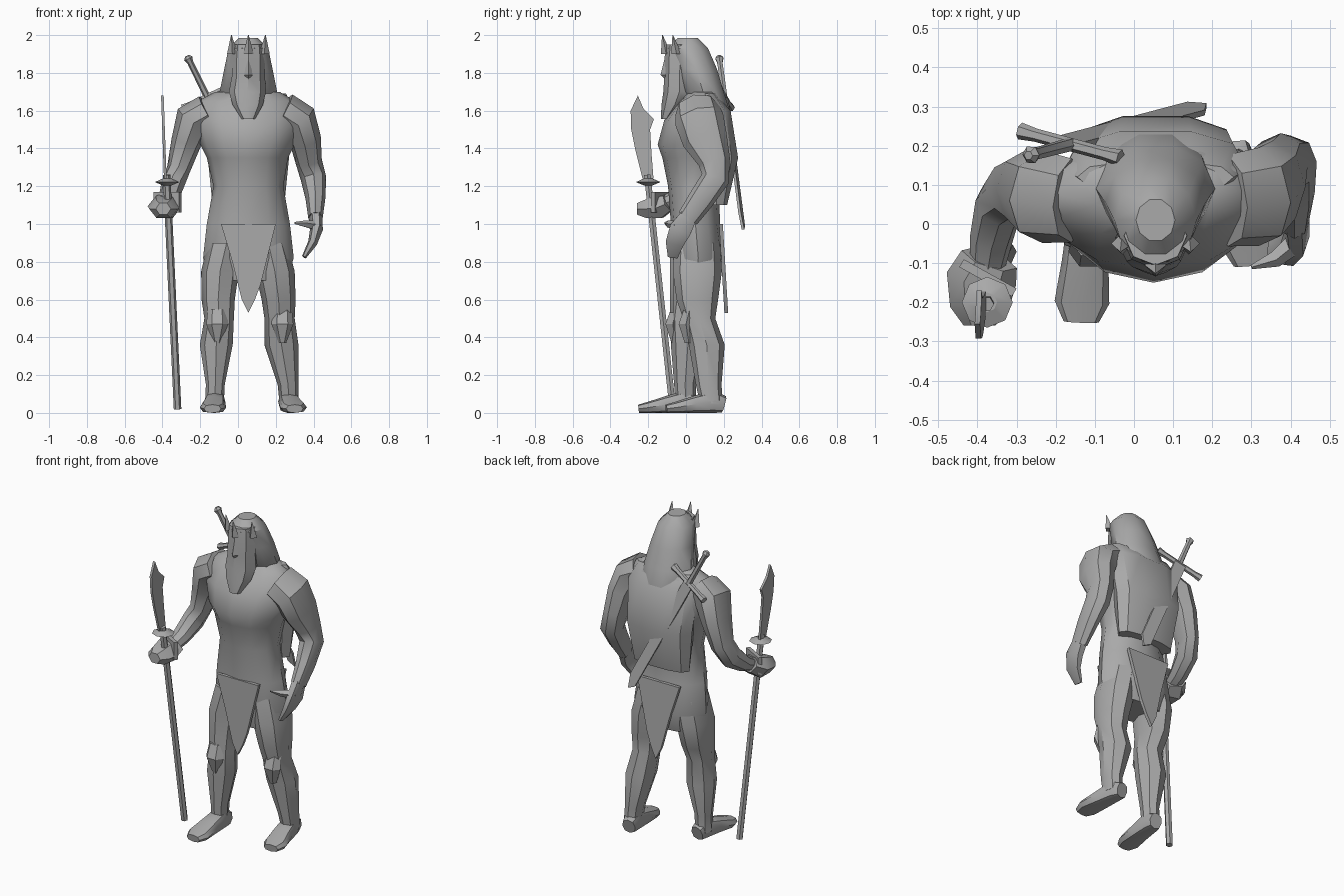
import bpy, bmesh, math
from mathutils import Vector

grey = bpy.data.materials.new("plain grey")
grey.diffuse_color = (0.4, 0.4, 0.4, 1)


def finish(name, bm, angle=40):
    bmesh.ops.recalc_face_normals(bm, faces=bm.faces)
    me = bpy.data.meshes.new(name)
    bm.to_mesh(me)
    bm.free()
    me.materials.append(grey)
    me.shade_smooth()
    me.set_sharp_from_angle(angle=math.radians(angle))
    ob = bpy.data.objects.new(name, me)
    bpy.context.collection.objects.link(ob)
    return ob


def loft(name, rings, n=10, follow=False, square=1.0, turn=0.0, angle=40):
    """Skin rings (x, y, z, r1, r2): level rings, or turned along the path."""
    bm = bmesh.new()
    pts = [Vector(r[:3]) for r in rings]
    loops = []
    for i, r in enumerate(rings):
        u, v = Vector((1, 0, 0)), Vector((0, 1, 0))
        if follow:
            t = (pts[min(i + 1, len(pts) - 1)] - pts[max(i - 1, 0)]).normalized()
            u = (u - t * u.dot(t)).normalized()
            v = t.cross(u)
        loop = []
        for k in range(n):
            a = 2 * math.pi * (k + turn) / n
            c, s = math.cos(a), math.sin(a)
            c = math.copysign(abs(c) ** square, c)
            s = math.copysign(abs(s) ** square, s)
            p = pts[i] + u * c * r[3] + v * s * r[4]
            p.z = max(p.z, 0)
            loop.append(bm.verts.new(p))
        loops.append(loop)
    for a, b in zip(loops, loops[1:]):
        for k in range(n):
            bm.faces.new((a[k], a[(k + 1) % n], b[(k + 1) % n], b[k]))
    bm.faces.new(loops[0])
    bm.faces.new(loops[-1])
    return finish(name, bm, angle)


def plate(name, pts, thick):
    """Flat outline pushed out along the vector thick."""
    bm = bmesh.new()
    f = bm.faces.new([bm.verts.new(p) for p in pts])
    out = bmesh.ops.extrude_face_region(bm, geom=[f])["geom"]
    for v in out:
        if isinstance(v, bmesh.types.BMVert):
            v.co += Vector(thick)
    return finish(name, bm, 30)


# body
loft("torso", [
    (.055, .06, .70, .20, .11), (.055, .065, .82, .24, .14), (.055, .05, 1.0, .22, .13),
    (.055, .04, 1.2, .185, .135), (.05, .05, 1.35, .215, .175), (.05, .05, 1.42, .25, .20),
    (.05, .06, 1.55, .29, .175), (.045, .08, 1.65, .26, .12), (.05, .09, 1.70, .17, .08)],
    n=12)
loft("back_mantle", [
    (.055, .16, 1.10, .19, .06), (.055, .17, 1.35, .215, .11),
    (.055, .14, 1.60, .235, .10), (.055, .12, 1.69, .20, .04)], square=.8)

# pointed tunic flaps, front and back
hem = [(-.09, 1.0), (-.03, .80), (0, .68), (.02, .60), (.055, .53), (.09, .60),
       (.12, .68), (.15, .80), (.20, 1.0)]
plate("front_flap", [(x, -.085, z) for x, z in hem], (0, .02, 0))
plate("back_flap", [(x, .175 + (1 - z) * .06, z) for x, z in hem], (0, .02, 0))

# head, beard and hair
loft("face", [
    (.055, -.03, 1.95, .08, .075), (.055, -.03, 1.87, .088, .085), (.055, -.035, 1.78, .088, .08),
    (.05, -.035, 1.70, .098, .085), (.052, -.06, 1.63, .08, .07), (.055, -.105, 1.555, .035, .028)],
    n=8)
loft("hair", [
    (.055, .01, 1.985, .05, .055), (.055, .01, 1.93, .105, .112), (.055, .055, 1.82, .128, .115),
    (.055, .09, 1.70, .152, .115), (.055, .165, 1.60, .135, .07), (.055, .20, 1.52, .08, .035)])
loft("nose", [(.055, -.105, 1.87, .01, .01), (.055, -.11, 1.79, .022, .025),
              (.055, -.10, 1.77, .015, .015)], n=4, angle=20)
# crown points
for x, y, lean in ((-.03, -.05, -.005), (.14, -.05, .005), (.055, -.105, 0)):
    loft("crown_point", [(x, y, 1.90, .028, .028), (x + lean, y - .02, 2.0, .002, .002)],
         n=4, angle=20)

# arms
loft("right_arm", [
    (-.16, .06, 1.60, .09, .11), (-.235, .07, 1.555, .10, .12), (-.275, .09, 1.43, .08, .10),
    (-.315, .09, 1.29, .062, .075), (-.345, .05, 1.21, .062, .07), (-.365, -.04, 1.14, .055, .05),
    (-.375, -.11, 1.11, .045, .04)], n=8, follow=True)
loft("right_fist", [
    (-.37, -.09, 1.115, .075, .05), (-.39, -.14, 1.09, .09, .068),
    (-.395, -.215, 1.08, .075, .055), (-.395, -.26, 1.08, .04, .035)],
    n=6, follow=True, angle=25)
plate("right_cuff", [(-.435, -.09, 1.06), (-.435, -.09, 1.17), (-.30, -.165, 1.17),
                     (-.30, -.165, 1.06)], (-.012, -.02, 0))
loft("left_arm", [
    (.24, .06, 1.60, .10, .12), (.32, .07, 1.555, .10, .13), (.355, .10, 1.45, .085, .12),
    (.375, .15, 1.33, .07, .085), (.40, .155, 1.24, .068, .075), (.41, .08, 1.13, .052, .068),
    (.41, .01, 1.03, .038, .058)], n=8, follow=True)
loft("left_hand", [
    (.41, .02, 1.05, .038, .05), (.415, -.03, .97, .034, .068), (.395, -.06, .90, .025, .055),
    (.35, -.07, .825, .012, .03)], n=6, follow=True)
loft("left_thumb", [(.42, -.04, .99, .03, .03), (.36, -.09, 1.0, .022, .02),
                    (.30, -.11, 1.005, .006, .006)], n=5, follow=True)

# legs, feet and knee guards
loft("right_leg", [
    (-.06, .05, .90, .10, .12), (-.095, .045, .75, .10, .13), (-.105, .03, .60, .088, .11),
    (-.10, 0, .50, .078, .085), (-.115, .01, .36, .087, .09), (-.12, -.005, .15, .05, .058),
    (-.125, 0, .05, .05, .055)], n=8)
loft("left_leg", [
    (.16, .06, .90, .10, .12), (.195, .06, .75, .105, .13), (.215, .06, .60, .09, .11),
    (.22, .07, .50, .08, .085), (.23, .11, .36, .09, .095), (.265, .12, .15, .055, .068),
    (.27, .135, .05, .05, .06)], n=8)
for side, x, y, toe in (("right", -.115, 0, -.02), ("left", .255, .145, .045)):
    loft(side + "_foot", [
        (x, y + .055, .045, .04, .045), (x + toe * .2, y, .06, .052, .06),
        (x + toe * .5, y - .10, .045, .06, .045), (x + toe * .9, y - .20, .028, .07, .03),
        (x + toe, y - .25, .022, .045, .022)], n=8, follow=True, square=.8)
for side, x, y in (("right", -.11, -.05), ("left", .235, .02)):
    loft(side + "_knee_guard", [
        (x, y, .55, .05, .035), (x, y - .02, .47, .058, .045), (x, y - .005, .37, .02, .025)],
        n=6, angle=20)

# polearm
loft("polearm_shaft", [(-.32, -.07, .02, .02, .02), (-.378, -.205, 1.26, .02, .02)],
     n=6, follow=True, angle=20)
loft("polearm_guard", [(-.375, -.2, 1.205, .025, .025), (-.375, -.2, 1.222, .065, .065),
                       (-.375, -.2, 1.24, .025, .025)], n=8, angle=20)
edge = [(-.23, 1.24), (-.27, 1.40), (-.29, 1.50), (-.293, 1.60), (-.255, 1.68), (-.225, 1.61),
        (-.17, 1.555), (-.19, 1.50), (-.183, 1.38), (-.172, 1.24)]
plate("polearm_blade", [(-.378 - (z - 1.24) * .035, y, z) for y, z in edge], (-.014, 0, 0))

# sword carried across the back
grip, tip = Vector((-.27, .175, 1.89)), Vector((.185, .295, .97))
way = (tip - grip).normalized()
across = Vector((.26, -.07, .12)).normalized()
guard = grip.lerp(tip, .235)
loft("sword_grip", [(*(grip + way * d), r, r) for d, r in
                    ((0, .012), (.015, .024), (.04, .016), (.24, .018))], n=6, follow=True)
loft("sword_guard", [(*(guard + across * d), r, r) for d, r in
                     ((-.145, .022), (-.10, .017), (.10, .017), (.145, .022))],
     n=6, follow=True, angle=20)
plate("sword_blade", [guard - across * .035, guard + across * .035,
                      tip - way * .08 + across * .035, tip, tip - way * .04 - across * .035],
      (0, .014, 0))
